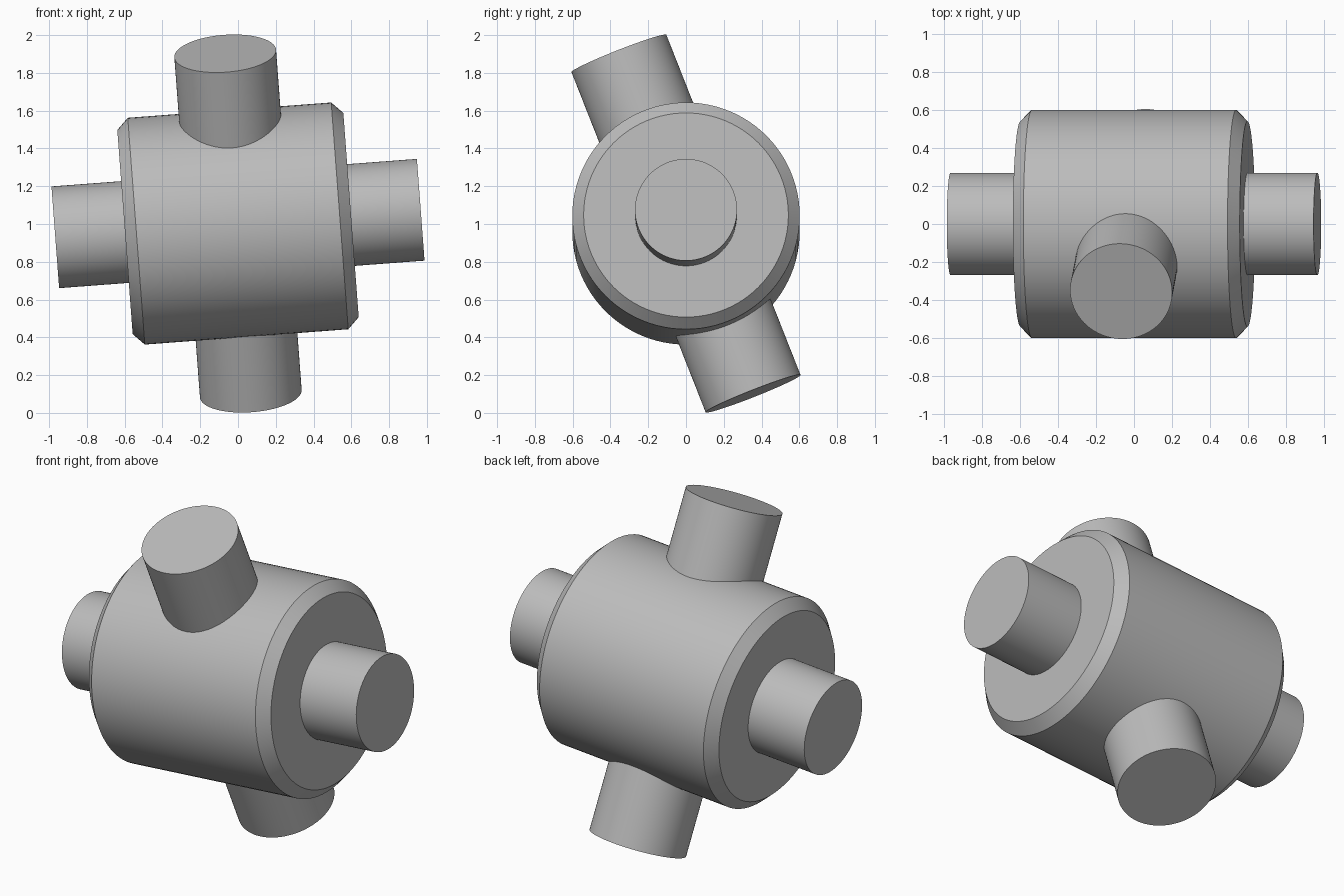
import bpy
import math
from mathutils import Matrix, Vector

cube = bpy.data.objects.get("Cube")
if cube:
    bpy.data.objects.remove(cube, do_unlink=True)

CENTRE = Vector((0, 0, 1.0025))
SHAFT_RADIUS, SHAFT_LENGTH = 0.27, 1.94
DRUM_RADIUS, DRUM_LENGTH, CHAMFER = 0.602, 1.2, 0.06

# Plain grey metal
grey = bpy.data.materials.new("grey_metal")
grey.use_nodes = True
colour = (0.5, 0.5, 0.5, 1)
grey.diffuse_color = colour
grey.node_tree.nodes["Principled BSDF"].inputs["Base Color"].default_value = colour

# Tilted frame: main axis leans in the front plane, cross axis is square to it
main_axis = Vector((1.925, 0, 0.145)).normalized()
cross_axis = Vector((-0.068, -0.355, 0.9))
cross_axis = (cross_axis - cross_axis.project(main_axis)).normalized()


def cylinder(name, radius, length, axis, chamfer=0):
    """Smooth capped cylinder centred on the hub, along the given axis."""
    bpy.ops.mesh.primitive_cylinder_add(vertices=96, radius=radius, depth=length)
    obj = bpy.context.object
    obj.name = obj.data.name = name
    turn = axis.to_track_quat('Z', 'Y').to_matrix().to_4x4()
    obj.matrix_world = Matrix.Translation(CENTRE) @ turn
    obj.data.materials.append(grey)
    if chamfer:
        bevel = obj.modifiers.new("rim_chamfer", 'BEVEL')
        bevel.width = chamfer
        bevel.segments = 1
        bevel.limit_method = 'ANGLE'
        bevel.angle_limit = math.radians(60)
        bpy.ops.object.modifier_apply(modifier=bevel.name)
    bpy.ops.object.shade_smooth_by_angle(angle=math.radians(30))
    return obj


# Chamfered drum with a shaft through its ends and one through its side
cylinder("drum", DRUM_RADIUS, DRUM_LENGTH, main_axis, CHAMFER)
cylinder("main_shaft", SHAFT_RADIUS, SHAFT_LENGTH, main_axis)
cylinder("cross_shaft", SHAFT_RADIUS, SHAFT_LENGTH, cross_axis)
